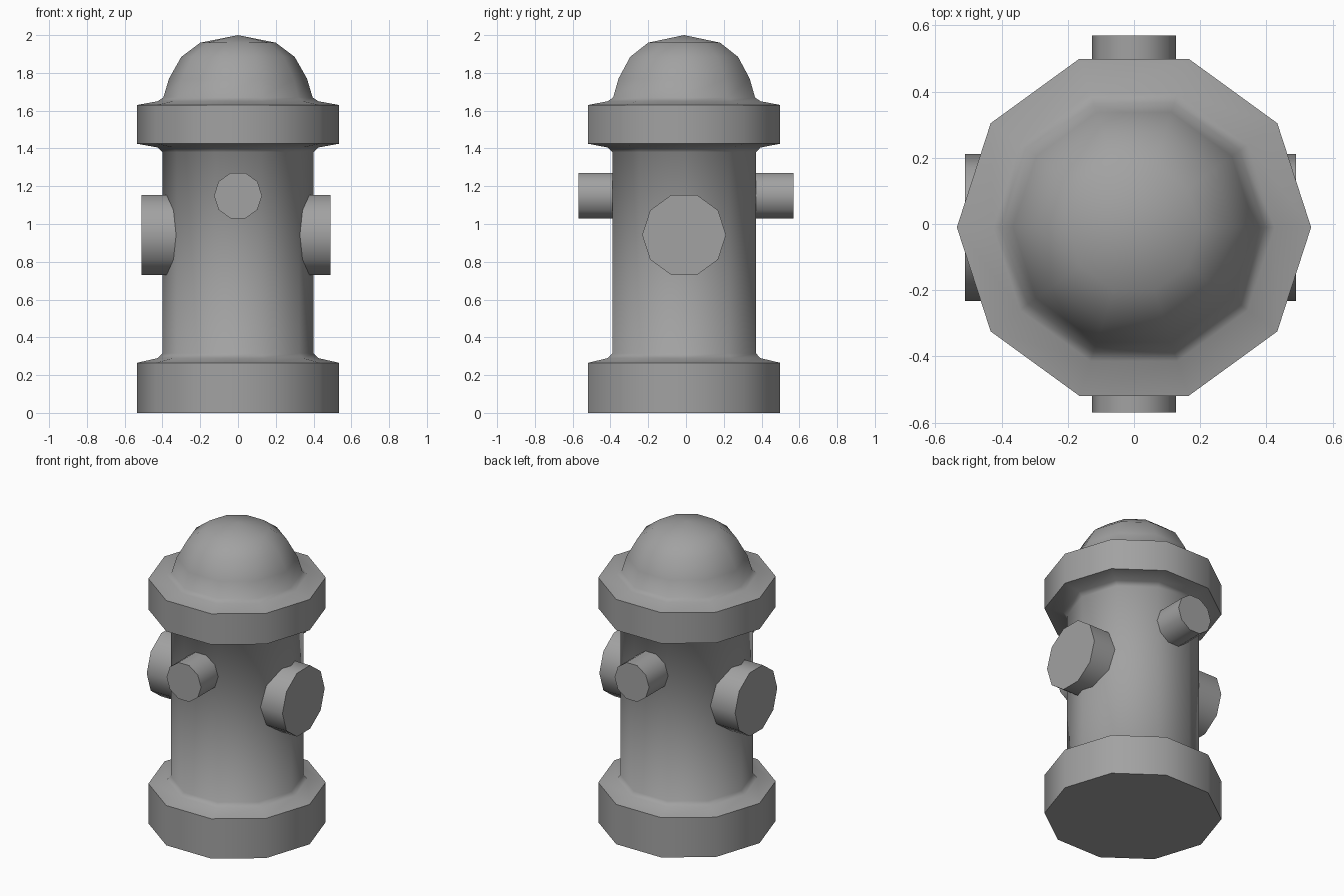
import bpy
import bmesh
from math import cos, sin, pi, radians

SIDES = 10

cube = bpy.data.objects.get("Cube")
if cube:
    bpy.data.objects.remove(cube, do_unlink=True)

grey = bpy.data.materials.new("cast_grey")
grey.use_nodes = True
tone = (0.36, 0.36, 0.36, 1)
grey.diffuse_color = tone
grey.node_tree.nodes["Principled BSDF"].inputs["Base Color"].default_value = tone


def lathe(name, profile, location=(0, 0, 0), rotation=(0, 0, 0)):
    """Turn a (radius, height) profile around the local z axis; zero radius closes it."""
    bm = bmesh.new()
    rings = []
    for r, z in profile:
        count = SIDES if r > 0 else 1
        rings.append([bm.verts.new((r * cos(2 * pi * i / SIDES), r * sin(2 * pi * i / SIDES), z))
                      for i in range(count)])
    for low, high in zip(rings, rings[1:]):
        for i in range(SIDES):
            j = (i + 1) % SIDES
            if len(high) == 1:
                bm.faces.new((low[i], low[j], high[0]))
            else:
                bm.faces.new((low[i], low[j], high[j], high[i]))
    # Flat end caps
    bm.faces.new(rings[0][::-1])
    if len(rings[-1]) > 1:
        bm.faces.new(rings[-1])
    bmesh.ops.recalc_face_normals(bm, faces=bm.faces)
    mesh = bpy.data.meshes.new(name)
    bm.to_mesh(mesh)
    bm.free()
    mesh.materials.append(grey)
    obj = bpy.data.objects.new(name, mesh)
    bpy.context.collection.objects.link(obj)
    obj.location = location
    obj.rotation_euler = rotation
    bpy.ops.object.select_all(action='DESELECT')
    obj.select_set(True)
    bpy.context.view_layer.objects.active = obj
    bpy.ops.object.shade_smooth_by_angle(angle=radians(50))
    return obj


# Base flange, barrel, collar and dome in one turned profile
foot = [(0.535, 0), (0.535, 0.265), (0.425, 0.29), (0.4, 0.315)]
collar = [(0.4, 1.38), (0.425, 1.405), (0.535, 1.425), (0.535, 1.63)]
dome = [(0.425, 1.65), (0.395, 1.67), (0.365, 1.77), (0.3, 1.885), (0.2, 1.96), (0, 2)]
lathe("hydrant_body", foot + collar + dome, (0, -0.01, 0))

# Large side outlets and small front and back outlets
quarter = pi / 2
for name, side in (("left", 1), ("right", -1)):
    end = 0.5 * side - 0.01
    lathe(name + "_outlet", [(0.222, 0.25 * side), (0.222, end)],
          (0, -0.01, 0.942), (quarter, 0, quarter))
for name, side in (("front", 1), ("back", -1)):
    lathe(name + "_outlet", [(0.127, 0.25 * side), (0.127, 0.57 * side)],
          (0, 0, 1.15), (quarter, 0, 0))
